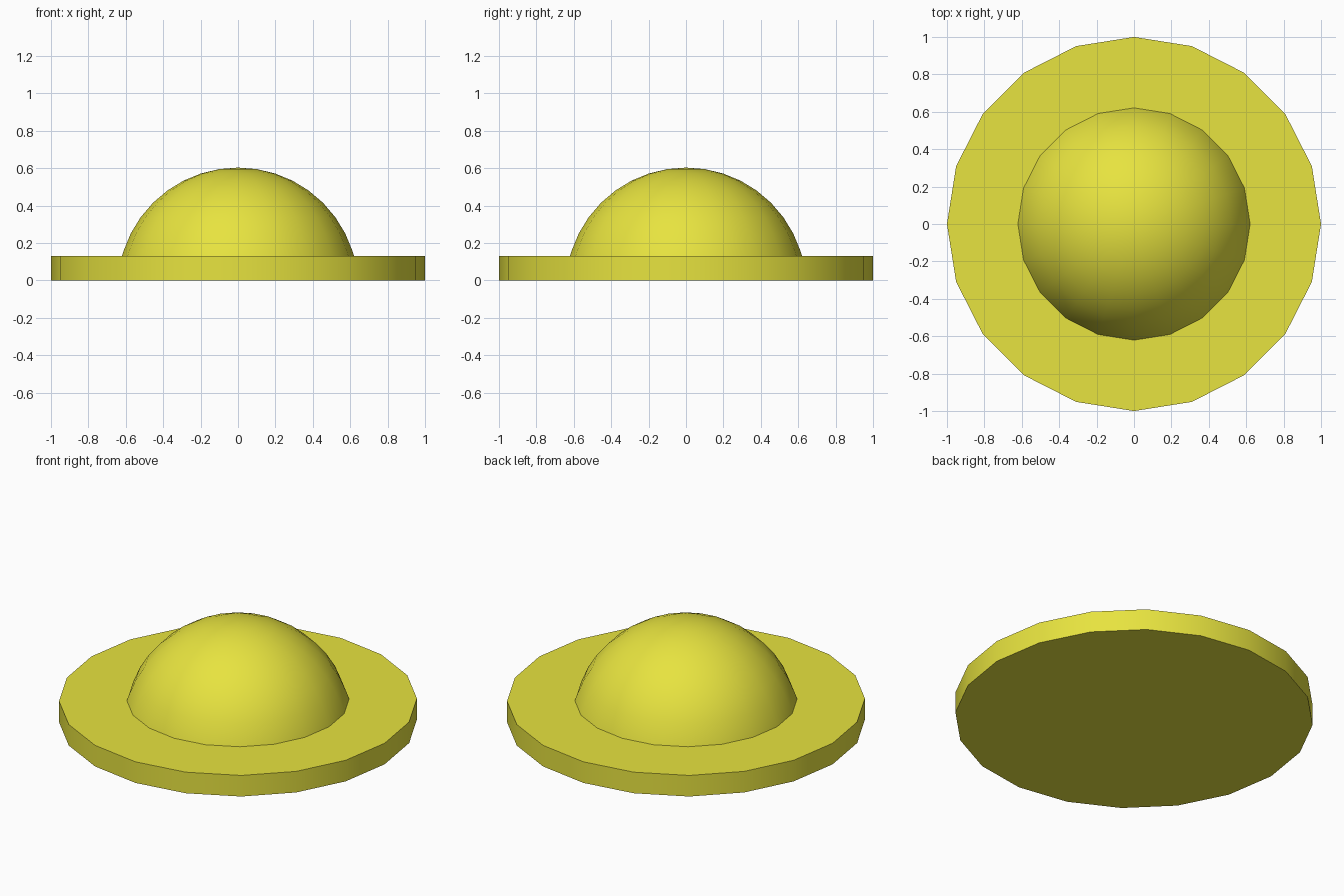
import bpy
import bmesh
import math

if "Cube" in bpy.data.objects:
    bpy.data.objects.remove(bpy.data.objects["Cube"])

SIDES = 20
BRIM_TOP = 0.13
DOME_R, DOME_Z = 0.643, -0.04

# Half profile: dome arc in 9 degree steps, dome foot, then the brim edge
profile = []
for i in range(1, 9):
    a = math.radians(9 * i)
    profile.append((DOME_R * math.sin(a), DOME_Z + DOME_R * math.cos(a)))
profile += [(0.621, BRIM_TOP), (1.0, BRIM_TOP), (1.0, 0.0)]

# Revolve the profile around z
bm = bmesh.new()
rings = []
for r, z in profile:
    rings.append([bm.verts.new((r * math.cos(2 * math.pi * k / SIDES),
                                r * math.sin(2 * math.pi * k / SIDES), z))
                  for k in range(SIDES)])
for upper, lower in zip(rings, rings[1:]):
    for k in range(SIDES):
        n = (k + 1) % SIDES
        bm.faces.new((upper[k], lower[k], lower[n], upper[n]))

# Dome tip fan and flat underside
tip = bm.verts.new((0, 0, DOME_Z + DOME_R))
for k in range(SIDES):
    bm.faces.new((tip, rings[0][k], rings[0][(k + 1) % SIDES]))
bm.faces.new(rings[-1][::-1])
bmesh.ops.recalc_face_normals(bm, faces=bm.faces)

mesh = bpy.data.meshes.new("domed_disc")
bm.to_mesh(mesh)
bm.free()
disc = bpy.data.objects.new("domed_disc", mesh)
bpy.context.collection.objects.link(disc)

# Yellow material
mat = bpy.data.materials.new("mustard_yellow")
mat.diffuse_color = (0.8, 0.77, 0.05, 1)
mat.use_nodes = True
mat.node_tree.nodes["Principled BSDF"].inputs["Base Color"].default_value = mat.diffuse_color
mesh.materials.append(mat)

# Smooth dome and rim, sharp edges at the corners
bpy.context.view_layer.objects.active = disc
disc.select_set(True)
bpy.ops.object.shade_smooth_by_angle(angle=math.radians(30))
